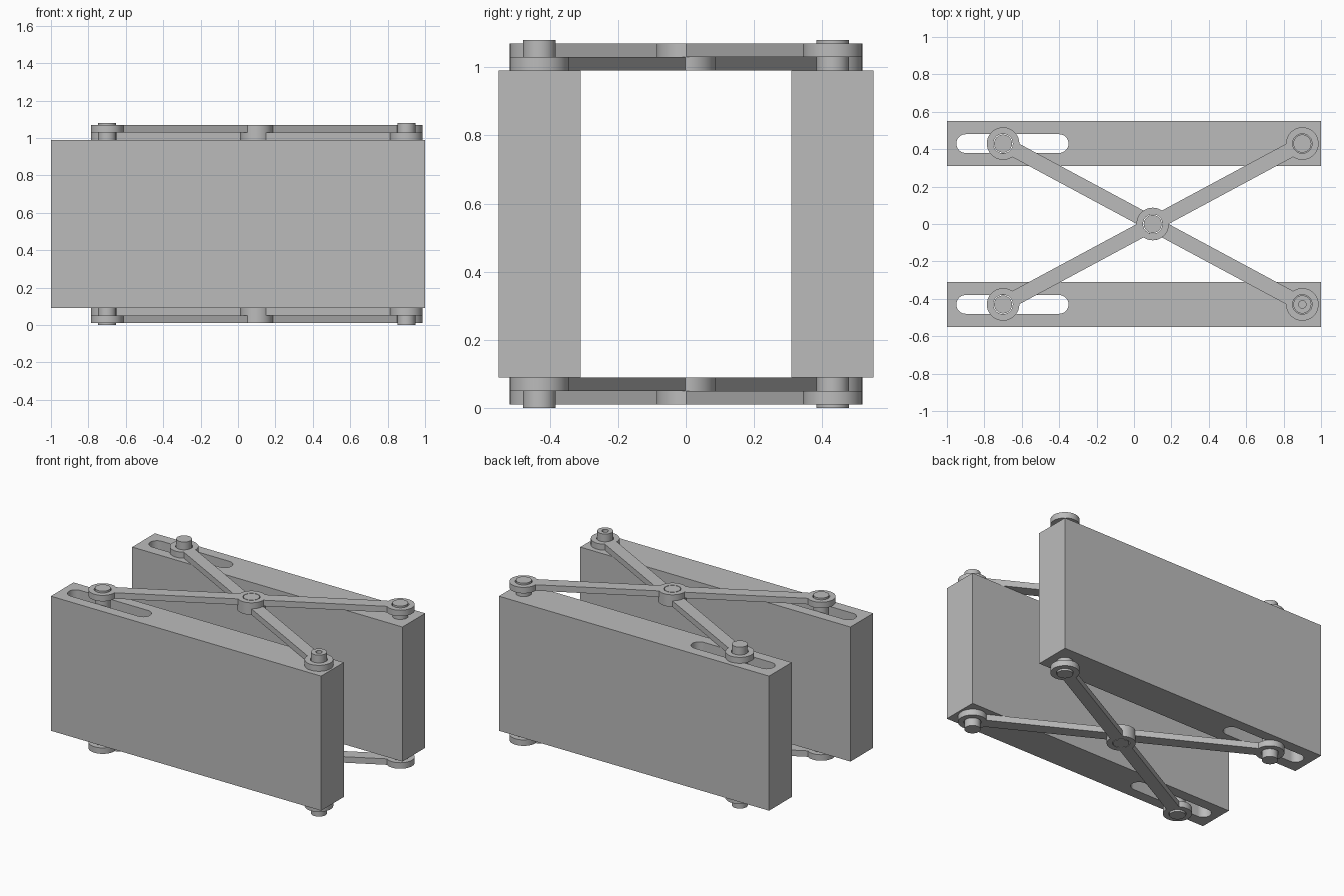
import bpy
import bmesh
from math import asin, cos, sin, pi, hypot, atan2
from mathutils import Matrix

if "Cube" in bpy.data.objects:
    bpy.data.objects.remove(bpy.data.objects["Cube"])

grey = bpy.data.materials.new("plain grey")
grey.use_nodes = True
grey.diffuse_color = (0.5, 0.5, 0.5, 1)
grey.node_tree.nodes["Principled BSDF"].inputs["Base Color"].default_value = (0.5, 0.5, 0.5, 1)

RAIL_LOW, RAIL_HIGH, THICK = 0.09, 0.99, 0.04
PIN_TOP = RAIL_LOW + RAIL_HIGH
SLOT_X, FIXED_X, PIVOT_Y = -0.7, 0.9, 0.43
HUB_R, PIN_R, HOLE_R, HALF_BAR = 0.087, 0.048, 0.052, 0.04


def arc(cx, cy, r, start, end, steps=24):
    return [(cx + r * cos(start + (end - start) * i / steps),
             cy + r * sin(start + (end - start) * i / steps)) for i in range(steps + 1)]


def circle(cx, cy, r):
    return arc(cx, cy, r, 0, 2 * pi, 40)[:-1]


def plate(name, loops, z0, z1, matrix=Matrix(), socket=0):
    """Extrude an outline, with any further loops as holes, from z0 to z1."""
    bm = bmesh.new()
    edges = []
    for loop in loops:
        verts = [bm.verts.new((x, y, z0)) for x, y in loop]
        edges += [bm.edges.new((v, verts[i - 1])) for i, v in enumerate(verts)]
    if len(loops) > 1:
        bmesh.ops.triangle_fill(bm, edges=edges, use_beauty=True)
    else:
        bm.faces.new(bm.verts[:])
    made = bmesh.ops.extrude_face_region(bm, geom=bm.faces[:])["geom"]
    top = [g for g in made if isinstance(g, bmesh.types.BMVert)]
    bmesh.ops.translate(bm, verts=top, vec=(0, 0, z1 - z0))
    bmesh.ops.recalc_face_normals(bm, faces=bm.faces[:])
    if socket:
        # round hole sunk into the top face
        face = max(bm.faces, key=lambda f: f.calc_center_median().z)
        bmesh.ops.inset_region(bm, faces=[face], thickness=PIN_R - socket)
        sunk = bmesh.ops.extrude_discrete_faces(bm, faces=[face])["faces"][0]
        bmesh.ops.translate(bm, verts=sunk.verts[:], vec=(0, 0, -0.03))
        bmesh.ops.recalc_face_normals(bm, faces=bm.faces[:])
    bm.transform(matrix)
    mesh = bpy.data.meshes.new(name)
    bm.to_mesh(mesh)
    bm.free()
    mesh.materials.append(grey)
    obj = bpy.data.objects.new(name, mesh)
    bpy.context.collection.objects.link(obj)
    bpy.ops.object.select_all(action="DESELECT")
    obj.select_set(True)
    bpy.context.view_layer.objects.active = obj
    bpy.ops.object.shade_smooth_by_angle(angle=pi / 6)


# Two tall rails, each with a slot running right through
for side, label in ((-1, "front"), (1, "back")):
    y = side * PIVOT_Y
    outline = [(-1, y - 0.12), (1, y - 0.12), (1, y + 0.12), (-1, y + 0.12)]
    slot = arc(-0.4, y, 0.05, -pi / 2, pi / 2, 16) + arc(-0.9, y, 0.05, pi / 2, 3 * pi / 2, 16)
    plate(label + "_rail", [outline, slot], RAIL_LOW, RAIL_HIGH)

# Arm outline: a bar with a round hub at each end and in the middle
span = hypot(FIXED_X - SLOT_X, 2 * PIVOT_Y)
angle = atan2(2 * PIVOT_Y, FIXED_X - SLOT_X)
half, a = span / 2, asin(HALF_BAR / HUB_R)
arm = (arc(half, 0, HUB_R, a - pi, pi - a, 40) + arc(0, 0, HUB_R, a, pi - a)
       + arc(-half, 0, HUB_R, a, 2 * pi - a, 40) + arc(0, 0, HUB_R, pi + a, 2 * pi - a))
arm_loops = [arm] + [circle(x, 0, HOLE_R) for x in (-half, 0, half)]
centre_x = (SLOT_X + FIXED_X) / 2

# A crossed pair of arms above and below the rails
for level, label in ((1, "top"), (-1, "bottom")):
    base = RAIL_HIGH if level > 0 else RAIL_LOW
    for layer, turn, name in ((0, -angle, "inner"), (1, angle, "outer")):
        z = sorted((base + level * THICK * layer, base + level * THICK * (layer + 1)))
        place = Matrix.Translation((centre_x, 0, 0)) @ Matrix.Rotation(turn, 4, "Z")
        plate(f"{label}_{name}_arm", arm_loops, z[0], z[1], place)
    z = sorted((base, base + level * 2 * THICK))
    plate(label + "_centre_pin", [circle(centre_x, 0, PIN_R)], z[0], z[1])

# Long pins through the rails, one with a socket in its head
for x, kind in ((SLOT_X, "sliding"), (FIXED_X, "fixed")):
    for side, label in ((-1, "front"), (1, "back")):
        socket = 0.02 if kind == "fixed" and side < 0 else 0
        plate(f"{label}_{kind}_pin", [circle(x, side * PIVOT_Y, PIN_R)],
              0, PIN_TOP, socket=socket)
